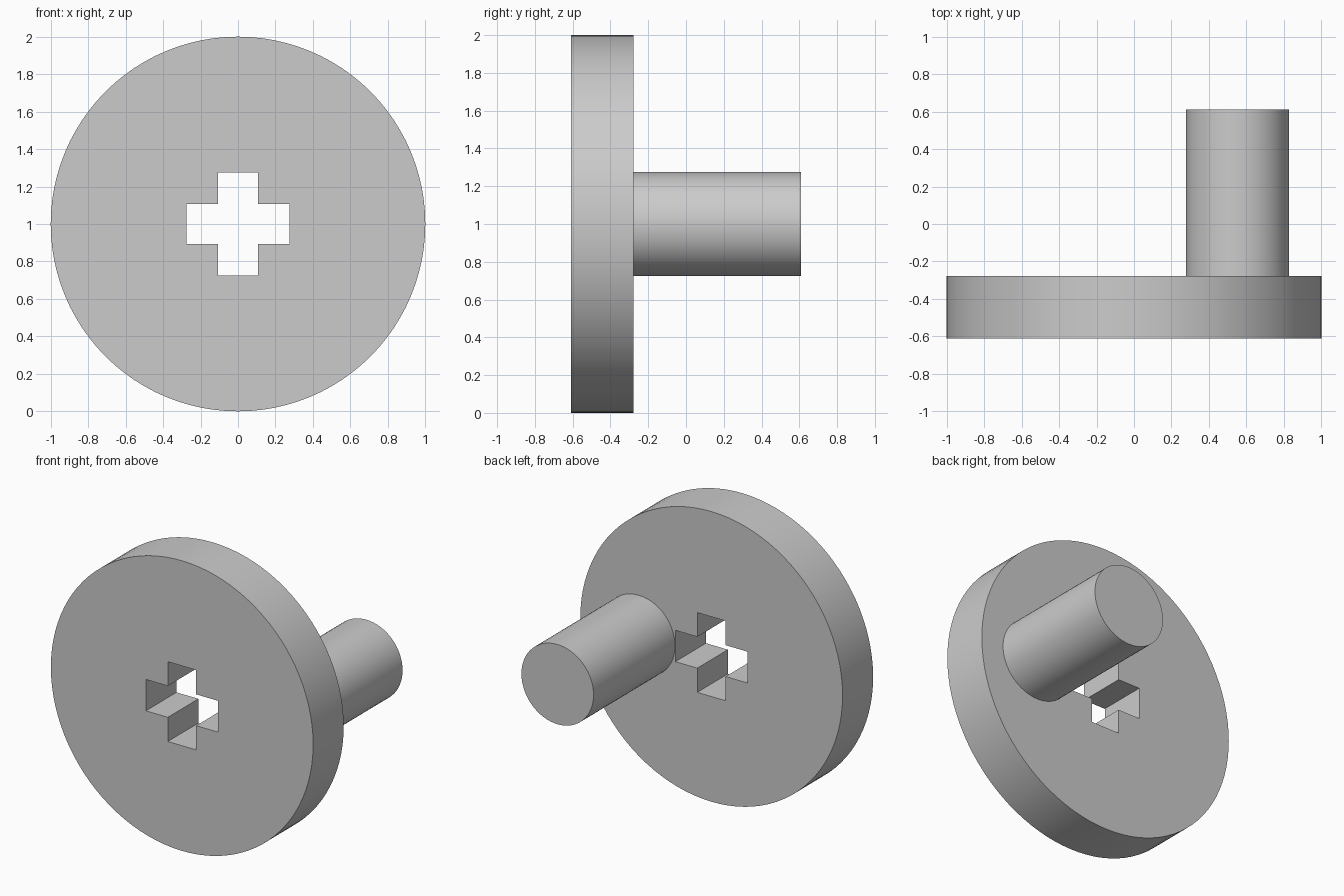
import bpy, bmesh
from math import cos, sin, pi, radians

cube = bpy.data.objects.get("Cube")
if cube:
    bpy.data.objects.remove(cube, do_unlink=True)

# One plain grey for the whole part
grey = bpy.data.materials.new("plain_grey")
grey.use_nodes = True
grey.diffuse_color = (0.6, 0.6, 0.6, 1)
grey.node_tree.nodes["Principled BSDF"].inputs["Base Color"].default_value = (0.6, 0.6, 0.6, 1)


def circle(radius, sides, cx=0.0):
    return [(cx + radius * cos(2 * pi * i / sides), radius * sin(2 * pi * i / sides))
            for i in range(sides)]


def cross(reach, half):
    """Outline of a plus sign: one corner arm turned through four quarters."""
    points, arm = [], [(reach, -half), (reach, half), (half, half)]
    for _ in range(4):
        points += arm
        arm = [(-y, x) for x, y in arm]
    return points


def extruded(name, outlines, front, back):
    """Fill the outlines in the xz plane and extrude from front to back along y."""
    curve = bpy.data.curves.new(name, "CURVE")
    curve.dimensions = "2D"
    curve.fill_mode = "BOTH"
    curve.extrude = (back - front) / 2
    for outline in outlines:
        spline = curve.splines.new("POLY")
        spline.points.add(len(outline) - 1)
        for point, (x, z) in zip(spline.points, outline):
            point.co = (x, z, 0, 1)
        spline.use_cyclic_u = True
    obj = bpy.data.objects.new(name, curve)
    bpy.context.collection.objects.link(obj)
    obj.rotation_euler.x = pi / 2
    obj.location = (0, (front + back) / 2, 1)

    # Turn into a welded mesh with sharp rims and smooth walls
    bpy.ops.object.select_all(action="DESELECT")
    obj.select_set(True)
    bpy.context.view_layer.objects.active = obj
    bpy.ops.object.convert(target="MESH")
    obj = bpy.context.object
    bm = bmesh.new()
    bm.from_mesh(obj.data)
    bmesh.ops.remove_doubles(bm, verts=bm.verts, dist=0.0001)
    bmesh.ops.recalc_face_normals(bm, faces=bm.faces)
    bm.to_mesh(obj.data)
    bm.free()
    obj.data.materials.clear()
    obj.data.materials.append(grey)
    bpy.ops.object.shade_smooth_by_angle(angle=radians(30))
    return obj


# Wheel with a cross-shaped axle hole
extruded("wheel_disc", [circle(1.0, 96), cross(0.275, 0.108)], -0.61, -0.277)

# Off-centre crank pin on the back
extruded("crank_pin", [circle(0.275, 64, 0.553)], -0.277, 0.61)
